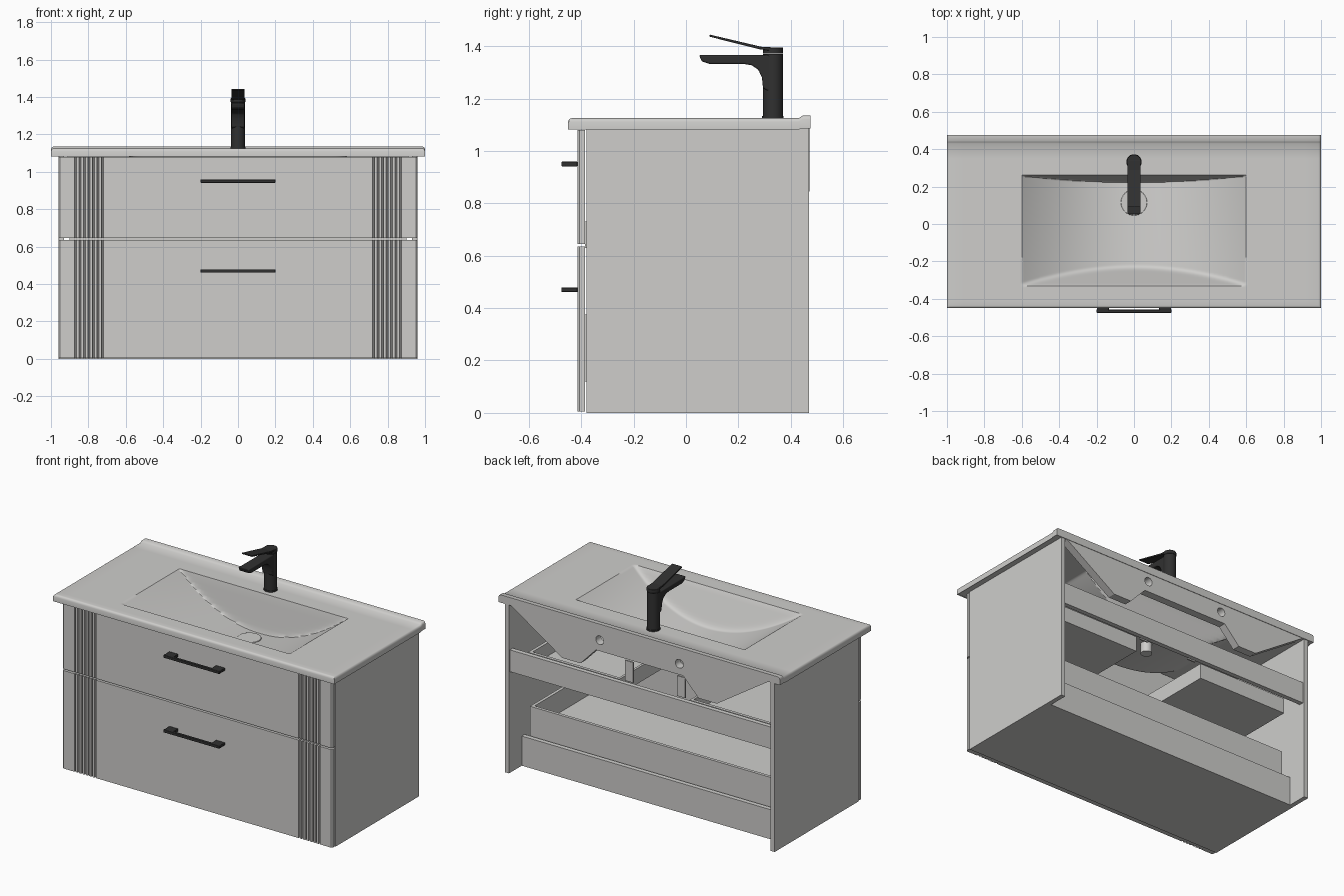
import bpy, bmesh, math
from mathutils import Matrix, Vector

cube = bpy.data.objects.get("Cube")
if cube:
    bpy.data.objects.remove(cube, do_unlink=True)


def material(name, rgb):
    m = bpy.data.materials.new(name)
    m.use_nodes = True
    m.diffuse_color = (*rgb, 1)
    m.node_tree.nodes["Principled BSDF"].inputs["Base Color"].default_value = (*rgb, 1)
    return m


GREY = material("light grey", (0.62, 0.615, 0.6))
BLACK = material("matt black", (0.03, 0.03, 0.03))


def finish(name, bm, mat, bevel=0, smooth=False):
    bmesh.ops.recalc_face_normals(bm, faces=bm.faces[:])
    me = bpy.data.meshes.new(name)
    bm.to_mesh(me)
    bm.free()
    me.materials.append(mat)
    ob = bpy.data.objects.new(name, me)
    bpy.context.collection.objects.link(ob)
    if bevel:
        mod = ob.modifiers.new("edge", "BEVEL")
        mod.width, mod.segments, mod.limit_method = bevel, 3, "ANGLE"
    if smooth:
        bpy.ops.object.select_all(action="DESELECT")
        ob.select_set(True)
        bpy.context.view_layer.objects.active = ob
        bpy.ops.object.shade_smooth_by_angle(angle=math.radians(35))
    return ob


def box(name, x, y, z, mat=GREY, bevel=0):
    bm = bmesh.new()
    size = [b - a for a, b in (x, y, z)]
    mid = [(a + b) / 2 for a, b in (x, y, z)]
    bmesh.ops.create_cube(bm, size=1, matrix=Matrix.Translation(mid) @ Matrix.Diagonal((*size, 1)))
    return finish(name, bm, mat, bevel)


def pair(name, x, y, z, mat=GREY, bevel=0):
    box("left_" + name, x, y, z, mat, bevel)
    box("right_" + name, (-x[1], -x[0]), y, z, mat, bevel)


def prism(name, points, offset, mat, bevel=0, smooth=False):
    """Extrude a flat outline of 3D points along offset."""
    bm = bmesh.new()
    face = bm.faces.new([bm.verts.new(p) for p in points])
    new = bmesh.ops.extrude_face_region(bm, geom=[face])["geom"]
    bmesh.ops.translate(bm, vec=offset, verts=[g for g in new if isinstance(g, bmesh.types.BMVert)])
    return finish(name, bm, mat, bevel, smooth)


def cylinder(name, centre, radius, depth, mat, axis="Z", bevel=0):
    bm = bmesh.new()
    turn = Matrix.Rotation(math.pi / 2, 4, "X") if axis == "Y" else Matrix()
    bmesh.ops.create_cone(bm, cap_ends=True, segments=40, radius1=radius, radius2=radius,
                          depth=depth, matrix=Matrix.Translation(centre) @ turn)
    return finish(name, bm, mat, bevel, True)


# Cabinet carcass, open at the back
pair("side_panel", (0.93, 0.96), (-0.38, 0.47), (0, 1.085))
box("bottom_panel", (-0.93, 0.93), (-0.38, 0.34), (0, 0.03))
box("lower_back_rail", (-0.93, 0.93), (0.31, 0.34), (0.03, 0.19))
box("upper_back_rail", (-0.93, 0.93), (0.43, 0.46), (0.65, 0.79))


# Drawer fronts with a band of grooves at each end
def drawer_front(name, z0, z1):
    front, back, deep = -0.415, -0.385, -0.403
    half = []
    for i in range(7):
        x = 0.72 + i * 0.024
        half += [(x, front), (x + 0.002, deep), (x + 0.008, deep), (x + 0.01, front)]
    half += [(0.952, front), (0.96, front + 0.008), (0.96, back)]
    outline = [(-x, y) for x, y in reversed(half)] + half
    prism(name, [(x, y, z0) for x, y in outline], Vector((0, 0, z1 - z0)), GREY)


drawer_front("lower_drawer_front", 0.005, 0.635)
drawer_front("upper_drawer_front", 0.645, 1.08)

# Bar handles
for name, z in (("lower", 0.47), ("upper", 0.95)):
    span = (z - 0.009, z + 0.009)
    box(name + "_handle_bar", (-0.2, 0.2), (-0.475, -0.457), span, BLACK, 0.003)
    pair(name + "_handle_foot", (0.135, 0.198), (-0.46, -0.414), span, BLACK, 0.003)

# Lower drawer box
box("lower_drawer_floor", (-0.9, 0.9), (-0.385, 0.3), (0.22, 0.235))
pair("lower_drawer_side", (0.88, 0.9), (-0.385, 0.3), (0.12, 0.375))
box("lower_drawer_back", (-0.9, 0.9), (0.28, 0.3), (0.12, 0.375))

# Upper drawer box with a recess around the waste pipe
top = (0.63, 0.73)
pair("upper_drawer_floor", (0.25, 0.9), (-0.385, 0.32), (0.63, 0.645))
box("upper_drawer_front_floor", (-0.25, 0.25), (-0.385, -0.19), (0.63, 0.645))
pair("upper_drawer_side", (0.88, 0.9), (-0.385, 0.32), top)
pair("upper_drawer_back", (0.25, 0.9), (0.3, 0.32), top)
pair("recess_side", (0.25, 0.265), (-0.19, 0.32), top)
box("recess_front", (-0.265, 0.265), (-0.205, -0.19), top)
pair("mounting_plate", (0.155, 0.215), (0.305, 0.315), (0.73, 0.86))


# Washbasin top: a shell with the bowl sunk into it
def soft_min(a, b, k=0.03):
    h = max(k - abs(a - b), 0) / k
    return min(a, b) - h * h * k / 4


def bowl_depth(x, y):
    full = 0.24
    arc = full * (1 - (x / 0.6) ** 2) * (1 - 0.3 * (0.2 - y))
    back = (0.26 - y) / 0.035 * full
    front = (y + 0.33) / 0.11 * full
    return max(0, soft_min(soft_min(arc, back), front))


def top_height(x, y):
    z = 1.125 - bowl_depth(x, y)
    if y > 0.43:
        z += 0.01 * min(1, (y - 0.43) / 0.015)
    r = 0.014
    edge = min(1 - abs(x), y + 0.45)
    if edge < r:
        z -= r - math.sqrt(r * r - (r - edge) ** 2)
    return z


def steps(a, b, n):
    return [a + (b - a) * i / n for i in range(n)]


half_x = steps(0, 0.5, 22) + steps(0.5, 0.62, 12) + steps(0.62, 0.986, 5) + [0.986, 0.992, 0.997, 1]
xs = [-x for x in reversed(half_x[1:])] + half_x
ys = ([-0.45, -0.447, -0.442] + steps(-0.436, -0.34, 3) + steps(-0.34, -0.18, 20)
      + steps(-0.18, 0.2, 16) + steps(0.2, 0.27, 16) + [0.27, 0.35, 0.43, 0.438, 0.445, 0.475])
bm = bmesh.new()
upper = [[bm.verts.new((x, y, top_height(x, y))) for y in ys] for x in xs]
under = [[bm.verts.new((x, y, min(1.085, top_height(x, y) - 0.03))) for y in ys] for x in xs]
nx, ny = len(xs), len(ys)
for sheet in (upper, under):
    for i in range(nx - 1):
        for j in range(ny - 1):
            bm.faces.new((sheet[i][j], sheet[i + 1][j], sheet[i + 1][j + 1], sheet[i][j + 1]))
rim = ([(i, 0) for i in range(nx - 1)] + [(nx - 1, j) for j in range(ny - 1)]
       + [(i, ny - 1) for i in range(nx - 1, 0, -1)] + [(0, j) for j in range(ny - 1, 0, -1)])
for (a, b), (c, d) in zip(rim, rim[1:] + rim[:1]):
    bm.faces.new((upper[a][b], upper[c][d], under[c][d], under[a][b]))
finish("washbasin_top", bm, GREY, smooth=True)

# Waste fitting
floor = top_height(0, 0.115)
cylinder("drain_cover", (0, 0.115, floor), 0.07, 0.016, GREY, bevel=0.003)
cylinder("waste_pipe", (0, 0.115, floor - 0.05), 0.035, 0.09, GREY)

# Basin backboard with two fixing holes
half = [(0.925, 1.09), (0.55, 0.845), (0.42, 0.845), (0.31, 0.96)]
outline = half + [(-x, z) for x, z in reversed(half)]
board = prism("basin_backboard", [(x, 0.42, z) for x, z in outline], Vector((0, 0.052, 0)), GREY)
for side in (-1, 1):
    cutter = cylinder("fixing_hole_cutter", (side * 0.283, 0.45, 1.03), 0.028, 0.2, GREY, "Y")
    cutter.hide_render = True
    mod = board.modifiers.new("hole", "BOOLEAN")
    mod.operation, mod.object = "DIFFERENCE", cutter
    bpy.ops.object.select_all(action="DESELECT")
    bpy.context.view_layer.objects.active = board
    board.select_set(True)
    bpy.ops.object.modifier_apply(modifier="hole")
    bpy.data.objects.remove(cutter, do_unlink=True)

# Tap: column, cap, spout and flat lever
cylinder("tap_column", (0, 0.332, 1.245), 0.038, 0.25, BLACK)
cylinder("tap_base_ring", (0, 0.332, 1.128), 0.041, 0.012, BLACK)
cylinder("tap_cap", (0, 0.332, 1.383), 0.039, 0.024, BLACK, bevel=0.003)
spout = [(0.05, 1.366), (0.33, 1.366), (0.33, 1.22), (0.294, 1.24), (0.29, 1.28),
         (0.276, 1.31), (0.25, 1.327), (0.22, 1.332), (0.09, 1.332), (0.06, 1.342)]
prism("tap_spout", [(-0.035, y, z) for y, z in spout], Vector((0.07, 0, 0)), BLACK, 0.006, True)
lever = [(0.09, 1.444), (0.29, 1.397), (0.34, 1.395), (0.34, 1.38), (0.28, 1.388), (0.09, 1.436)]
prism("tap_lever", [(-0.036, y, z) for y, z in lever], Vector((0.072, 0, 0)), BLACK, 0.002)
